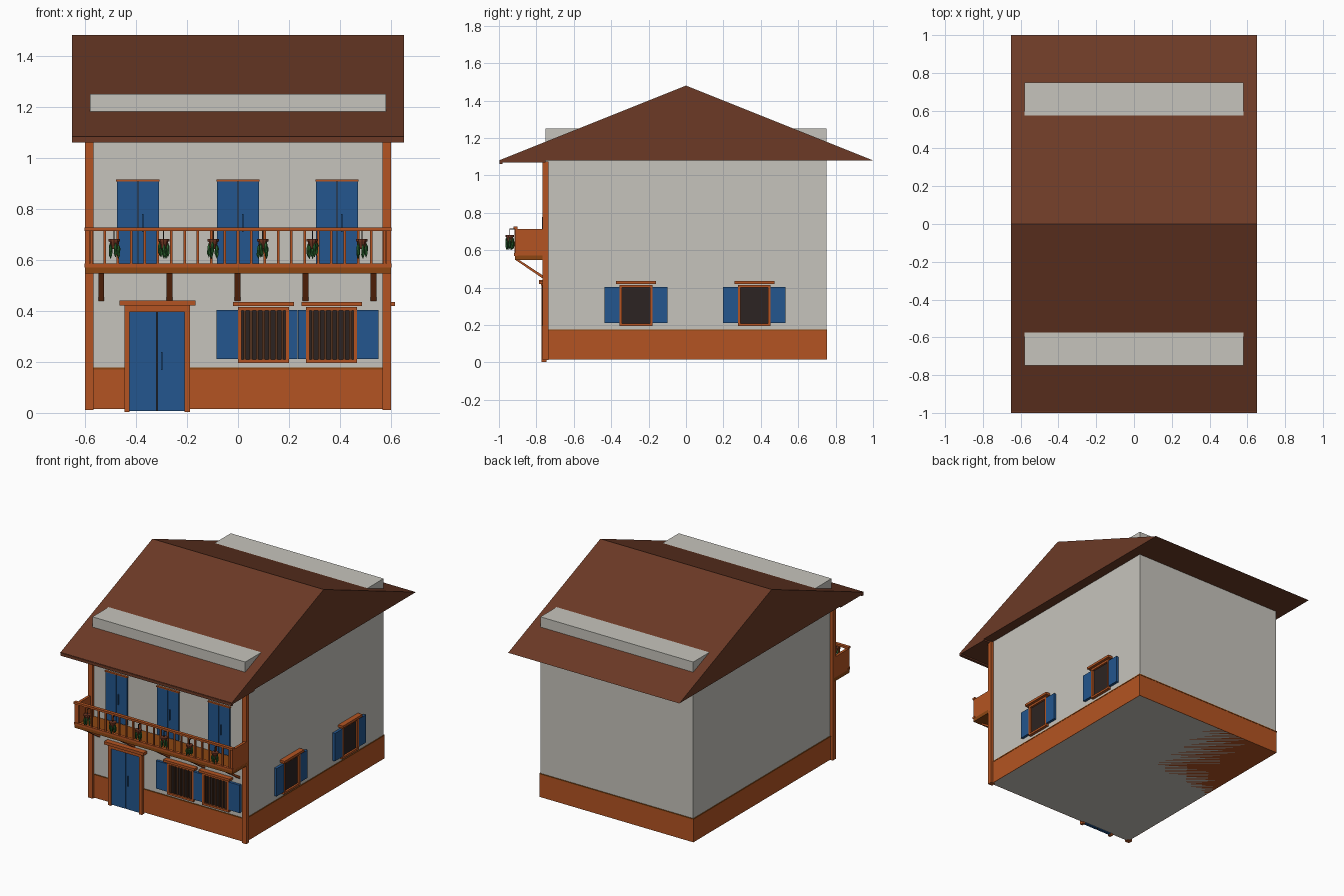
import bpy, bmesh, math
from mathutils import Matrix, Vector

old = bpy.data.objects.get("Cube")
if old:
    bpy.data.objects.remove(old, do_unlink=True)


def material(name, *rgb):
    lin = [((c / 255 + 0.055) / 1.055) ** 2.4 for c in rgb] + [1]
    m = bpy.data.materials.new(name)
    m.use_nodes = True
    m.diffuse_color = lin
    m.node_tree.nodes["Principled BSDF"].inputs["Base Color"].default_value = lin
    return m


PLASTER = material("plaster", 198, 196, 188)
WOOD = material("orange_wood", 180, 84, 34)
TRIM = material("brown_trim", 140, 70, 18)
BLUE = material("blue_paint", 35, 86, 142)
ROOF = material("roof_brown", 108, 58, 38)
PANE = material("dark_pane", 44, 36, 34)
BAR = material("dark_bars", 84, 50, 30)
CLAY = material("clay", 112, 54, 34)
LEAF = material("leaf_green", 40, 98, 44)


def finish(name, bm, mat):
    bmesh.ops.recalc_face_normals(bm, faces=bm.faces)
    mesh = bpy.data.meshes.new(name)
    bm.to_mesh(mesh)
    bm.free()
    mesh.materials.append(mat)
    ob = bpy.data.objects.new(name, mesh)
    bpy.context.collection.objects.link(ob)
    return ob


def boxes(name, mat, *spans):
    """One object of boxes, each given as (x range, y range, z range)."""
    bm = bmesh.new()
    for span in spans:
        mid = Vector([(a + b) / 2 for a, b in span])
        size = [b - a for a, b in span]
        bmesh.ops.create_cube(bm, size=1, matrix=Matrix.Translation(mid) @ Matrix.Diagonal((*size, 1)))
    return finish(name, bm, mat)


def prism(name, mat, profile, *x_ranges):
    """Extrude a (y, z) profile along each x range."""
    bm = bmesh.new()
    for x0, x1 in x_ranges:
        face = bm.faces.new([bm.verts.new((x0, y, z)) for y, z in profile])
        out = bmesh.ops.extrude_face_region(bm, geom=[face])
        moved = [v for v in out["geom"] if isinstance(v, bmesh.types.BMVert)]
        bmesh.ops.translate(bm, verts=moved, vec=(x1 - x0, 0, 0))
    return finish(name, bm, mat)


def around(c, half):
    return (c - half, c + half)


# House body, skirting and roof
boxes("walls", PLASTER, ((-.58, .58), (-.75, .75), (.015, 1.25)))
boxes("skirting", WOOD, ((-.583, .583), (-.753, .753), (.015, .17)))
boxes("skirting_trim", TRIM, ((-.585, .585), (-.755, .755), (.17, .177)))
prism("roof", ROOF, [(-1, 1.08), (1, 1.08), (0, 1.48)], (-.65, .65))
boxes("front_soffit", ROOF, ((-.65, .65), (-.98, -.75), (1.07, 1.08)))
boxes("front_fascia", ROOF, ((-.65, .65), (-.998, -.98), (1.06, 1.083)))
boxes("corner_posts", WOOD, *[(around(s * .583, .017), (-.767, -.735), (.012, 1.075)) for s in (-1, 1)])


def frame(name, c, half, z0, z1, t, y, sill=True):
    parts = [(around(c + s * (half - t / 2), t / 2), y, (z0, z1)) for s in (-1, 1)]
    parts.append((around(c, half), y, (z1 - t, z1)))
    if sill:
        parts.append((around(c, half), y, (z0, z0 + t)))
    return boxes(name, WOOD, *parts)


def double_door(name, c, half, z0, z1, y_front):
    gap = .002
    leaves = [((c - half, c - gap), (y_front, -.745), (z0, z1)),
              ((c + gap, c + half), (y_front, -.745), (z0, z1))]
    handle = (around(c + .018, .003), (y_front - .008, y_front), around((z0 + z1) / 2, .035))
    boxes(name, BLUE, *leaves, handle)
    boxes(name + "_gap", PANE, (around(c, gap), (-.757, -.745), (z0, z1)))


# Entrance
double_door("front_door", -.317, .108, .008, .4, -.763)
frame("door_frame", -.317, .128, .003, .415, .02, (-.772, -.745), sill=False)
boxes("door_lintel", WOOD, ((-.465, -.167), (-.787, -.745), (.42, .44)),
      ((-.445, -.189), (-.775, -.745), (.41, .42)))

# Balcony doors
for i, x in enumerate((-.392, 0, .388)):
    double_door("balcony_door_%d" % i, x, .082, .58, .907, -.762)
    boxes("balcony_door_head_%d" % i, WOOD, (around(x, .085), (-.765, -.745), (.907, .914)))


def window(name, c, half, shutters, bars):
    """Window on the front wall plane; returns its objects."""
    obs = [boxes(name + "_pane", PANE, (around(c, half - .01), (-.757, -.745), (.2, .41))),
           frame(name + "_frame", c, half, .195, .415, .014, (-.77, -.745)),
           boxes(name + "_lintel", WOOD, (around(c, half + .019), (-.785, -.745), (.418, .434)))]
    obs.append(boxes(name + "_shutters", BLUE,
                     *[((a, b), (-.768, -.75), (.212, .403)) for a, b in shutters]))
    if bars:
        n = 7
        step = 2 * (half - .014) / n
        obs.append(boxes(name + "_bars", BAR,
                         *[(around(c + (i - (n - 1) / 2) * step, .005), (-.766, -.758), (.205, .405))
                           for i in range(n)]))
    return obs


# Ground floor windows
window("front_window_a", .1, .1, [(-.085, 0), (.2, .234)], True)
window("front_window_b", .367, .1, [(.236, .267), (.467, .55)], True)

# Side windows, turned onto the left wall
turn = Matrix.Translation((-.17, 0, 0)) @ Matrix.Rotation(math.pi / 2, 4, "Z")
for tag, y in (("a", -.267), ("b", .365)):
    half = .088
    sides = [(y - half - .08, y - half), (y + half, y + half + .08)]
    for ob in window("side_window_" + tag, y, half, sides, False):
        ob.data.transform(turn)

# Balcony
boxes("balcony_floor", TRIM, ((-.6, .6), (-.915, -.75), (.547, .572)))
boxes("balcony_rails", WOOD, ((-.602, .602), (-.922, -.9), (.713, .727)),
      ((-.602, .602), (-.92, -.9), (.57, .585)))
boxes("balcony_sides", WOOD, *[(around(s * .591, .009), (-.915, -.75), (.56, .713)) for s in (-1, 1)])
count = 23
boxes("balusters", WOOD, *[(around(-.575 + 1.15 * i / (count - 1), .005), (-.916, -.906), (.58, .718))
                           for i in range(count)])
prism("balcony_brackets", WOOD, [(-.915, .55), (-.895, .55), (-.75, .455), (-.75, .438)],
      *[around(-.535 + .2665 * i, .011) for i in range(5)])

# Hanging flower pots
for i in range(6):
    x, y = -.485 + .194 * i, -.942
    boxes("pot_hook_%d" % i, PANE, (around(x, .002), (y - .002, y + .002), (.67, .715)),
          (around(x, .002), (y, -.915), (.711, .715)))
    bm = bmesh.new()
    for r0, r1, h, z in ((.012, .019, .03, .657), (.023, .023, .009, .676)):
        bmesh.ops.create_cone(bm, cap_ends=True, segments=10, radius1=r0, radius2=r1, depth=h,
                              matrix=Matrix.Translation((x, y, z)))
    finish("flower_pot_%d" % i, bm, CLAY)
    bm = bmesh.new()
    for k in range(5):
        a = math.tau * k / 5 + i
        place = Matrix.Translation((x + .017 * math.cos(a), y + .017 * math.sin(a), .632 + .006 * (k % 3)))
        bmesh.ops.create_icosphere(bm, subdivisions=1, radius=1,
                                   matrix=place @ Matrix.Diagonal((.008, .008, .03, 1)))
    finish("trailing_plant_%d" % i, bm, LEAF)
